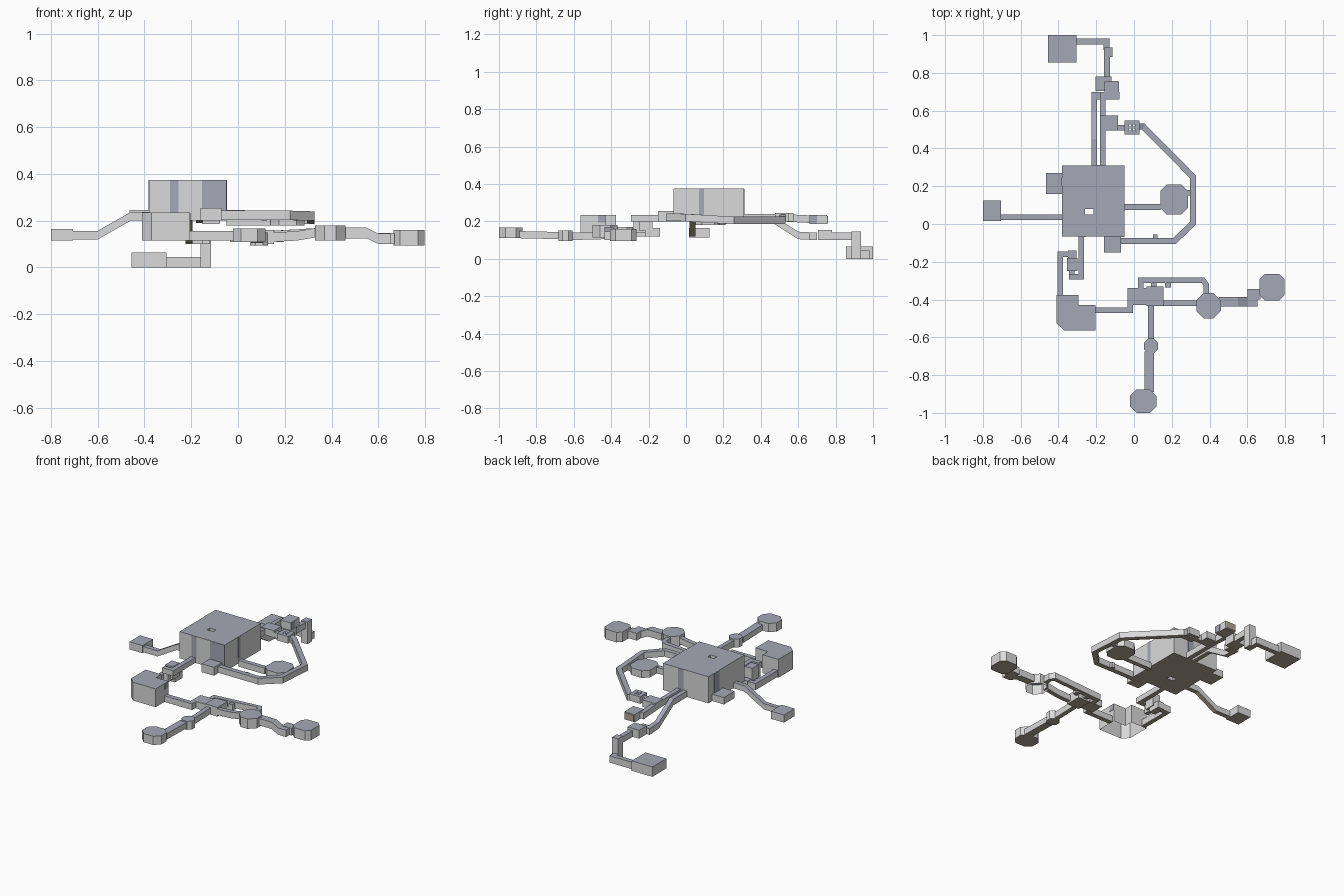
import bpy, bmesh
from mathutils import Vector

if "Cube" in bpy.data.objects:
    bpy.data.objects.remove(bpy.data.objects["Cube"])


def material(name, rgb):
    m = bpy.data.materials.new(name)
    m.use_nodes = True
    m.diffuse_color = (*rgb, 1)
    m.node_tree.nodes["Principled BSDF"].inputs["Base Color"].default_value = (*rgb, 1)
    return m


WALL = material("wall grey", (.7, .7, .7))
CEILING = material("ceiling blue grey", (.375, .39, .46))
FLOOR = material("floor tan", (.44, .39, .31))


def finish(name, bm, single=None, open_below=False):
    """Colour faces by direction: up is ceiling, down is floor, rest is wall."""
    bmesh.ops.recalc_face_normals(bm, faces=bm.faces)
    for f in bm.faces:
        f.normal_update()
        f.material_index = 0 if single else 1 if f.normal.z > .5 else 2 if f.normal.z < -.5 else 0
    if open_below:
        bmesh.ops.delete(bm, geom=[f for f in bm.faces if f.normal.z < -.5], context="FACES")
    mesh = bpy.data.meshes.new(name)
    bm.to_mesh(mesh)
    bm.free()
    for m in ([single] if single else [WALL, CEILING, FLOOR]):
        mesh.materials.append(m)
    bpy.context.collection.objects.link(bpy.data.objects.new(name, mesh))


def raise_faces(bm, h):
    top = bmesh.ops.extrude_face_region(bm, geom=bm.faces[:])
    verts = [g for g in top["geom"] if isinstance(g, bmesh.types.BMVert)]
    bmesh.ops.translate(bm, verts=verts, vec=(0, 0, h))


def prism(name, outline, z0, z1, single=None, open_below=False):
    bm = bmesh.new()
    bm.faces.new([bm.verts.new((x, y, z0)) for x, y in outline])
    raise_faces(bm, z1 - z0)
    finish(name, bm, single, open_below)


def room(name, x0, x1, y0, y1, z0, z1, cut=0, single=None, open_below=False):
    """Box room, optionally with its four corners cut off."""
    if cut:
        c = cut
        pts = [(x0 + c, y0), (x1 - c, y0), (x1, y0 + c), (x1, y1 - c),
               (x1 - c, y1), (x0 + c, y1), (x0, y1 - c), (x0, y0 + c)]
    else:
        pts = [(x0, y0), (x1, y0), (x1, y1), (x0, y1)]
    prism(name, pts, z0, z1, single, open_below)


def pierced_room(name, xs, ys, z0, z1):
    """Box room on a grid; cells with two odd indices are open shafts."""
    bm = bmesh.new()
    g = [[bm.verts.new((x, y, z0)) for y in ys] for x in xs]
    for i in range(len(xs) - 1):
        for j in range(len(ys) - 1):
            if not (i % 2 and j % 2):
                bm.faces.new((g[i][j], g[i + 1][j], g[i + 1][j + 1], g[i][j + 1]))
    raise_faces(bm, z1 - z0)
    finish(name, bm)


def corridor(name, pts, width=.03, height=.04):
    """Rectangular tunnel swept along floor points with mitred corners."""
    bm = bmesh.new()
    pts = [Vector(p) for p in pts]
    rings = []
    for i, p in enumerate(pts):
        a = (p - pts[max(i - 1, 0)]).xy
        b = (pts[min(i + 1, len(pts) - 1)] - p).xy
        a = a.normalized() if a.length else b.normalized()
        b = b.normalized() if b.length else a
        n = Vector((-(a + b).y, (a + b).x)).normalized()
        side = n * (width / 2 / max(n.dot(Vector((-a.y, a.x))), .3))
        s, up = side.to_3d(), Vector((0, 0, height))
        rings.append([bm.verts.new(q) for q in (p - s, p + s, p + s + up, p - s + up)])
    for r, t in zip(rings, rings[1:]):
        for k in range(4):
            bm.faces.new((r[k], r[k - 1], t[k - 1], t[k]))
    bm.faces.new(rings[0])
    bm.faces.new(rings[-1])
    finish(name, bm)


# Main hall with a square shaft through it, and panels on its walls
pierced_room("main_hall", (-.38, -.26, -.215, -.05), (-.065, .05, .08, .31), .2, .375)
for i, (x0, x1, y0, y1) in enumerate([
        (-.29, -.255, -.068, -.064), (-.155, -.05, -.068, -.064), (-.051, -.047, .07, .095),
        (-.383, -.379, .2, .25), (-.2, -.16, .309, .313)]):
    room(f"hall_panel_{i + 1}", x0, x1, y0, y1, .235, .374, single=CEILING)

# Rooms around the hall
room("west_alcove", -.465, -.38, .16, .27, .2, .245)
room("west_room", -.8, -.705, .015, .125, .115, .165)
corridor("west_ramp", [(-.705, .035, .12), (-.6, .035, .12), (-.46, .035, .2), (-.38, .035, .2)], .03, .037)
room("south_porch", -.16, -.07, -.15, -.065, .2, .255)
room("east_room", .14, .285, .05, .21, .18, .227, .035)
corridor("east_passage", [(-.05, .09, .18), (.14, .09, .18)])
room("east_link", .28, .305, .15, .18, .185, .22)

# Ring corridor on the east side
corridor("ring_corridor", [(-.07, -.09, .203), (.215, -.09, .203), (.312, .005, .2),
                           (.312, .25, .185), (.05, .515, .185), (.02, .515, .2)], .032)
room("ring_bump", .1, .125, -.075, -.055, .2, .235)
pierced_room("pillar_room", (-.05, -.026, -.016, -.004, .006, .03),
             (.475, .496, .506, .516, .526, .548), .2, .245)
room("pillar_link", -.085, -.05, .495, .525, .2, .235)
room("north_junction", -.18, -.085, .495, .575, .2, .245)

# North wing descending to the lowest room
corridor("north_ramp", [(-.21, .31, .2), (-.21, .45, .2), (-.21, .6, .105), (-.21, .69, .1)], .03)
corridor("north_passage", [(-.165, .31, .2), (-.165, .5, .2), (-.165, .7, .19)], .03)
room("north_upper_room", -.155, -.08, .66, .755, .185, .235)
room("upper_room_panel", -.081, -.077, .66, .7, .19, .234, single=CEILING)
room("upper_room_sill", -.15, -.085, .754, .758, .19, .23, single=FLOOR)
room("north_lower_room", -.205, -.12, .705, .78, .1, .155)
room("north_lower_link", -.225, -.15, .66, .7, .1, .14)
corridor("north_corridor", [(-.143, .78, .1), (-.143, .9, .1)])
room("shaft", -.16, -.115, .885, .935, .0, .145)
corridor("lowest_passage", [(-.145, .92, 0), (-.145, .965, 0), (-.305, .965, 0)], .032, .045)
room("lowest_room", -.455, -.305, .855, 1, 0, .065)

# South stair linking the hall with the corner hall
corridor("south_passage", [(-.28, -.065, .2), (-.28, -.28, .2), (-.345, -.28, .2)], .03, .035)
room("stair_box", -.355, -.3, -.25, -.18, .15, .235)
room("stair_foot", -.345, -.315, -.28, -.18, .14, .2)
corridor("lower_passage", [(-.33, -.16, .12), (-.39, -.16, .12), (-.39, -.38, .12)], .03, .042)
room("lower_landing", -.35, -.305, -.22, -.14, .12, .165)
prism("corner_hall", [(-.37, -.563), (-.205, -.563), (-.205, -.43), (-.295, -.43),
                      (-.295, -.375), (-.41, -.375), (-.41, -.525)], .115, .235, open_below=True)
room("corner_hall_panel", -.207, -.203, -.47, -.431, .195, .234, single=CEILING)

# South east wing
corridor("wing_corridor", [(-.205, -.457, .115), (-.02, -.457, .115), (-.02, -.42, .115)])
room("wing_entry", -.035, .065, -.43, -.34, .11, .155)
room("wing_junction", .065, .155, -.435, -.33, .1, .16)
corridor("wing_loop", [(.035, -.34, .11), (.035, -.298, .11), (.365, -.298, .13),
                       (.382, -.32, .13), (.382, -.38, .13)], .028)
room("loop_bump", .165, .195, -.335, -.3, .11, .15)
room("loop_link", .09, .12, -.335, -.3, .11, .145)
corridor("wing_passage", [(.155, -.42, .11), (.25, -.42, .115), (.34, -.42, .13)])
room("octagon_room", .33, .46, -.5, -.365, .115, .18, .04, open_below=True)
corridor("wing_ramp", [(.45, -.412, .125), (.55, -.412, .125), (.6, -.412, .1), (.655, -.412, .1)], .05, .045)
room("wing_link", .6, .67, -.4, -.345, .1, .147)
room("far_east_room", .665, .797, -.405, -.265, .095, .16, .027)

# South tail
corridor("tail_corridor", [(.09, -.435, .105), (.09, -.62, .1)])
room("tail_bead", .052, .128, -.683, -.607, .095, .15, .022)
corridor("tail_passage", [(.08, -.675, .105), (.08, -.89, .11)], .05, .038)
room("tail_room", -.022, .118, -1, -.875, .11, .167, .035)
